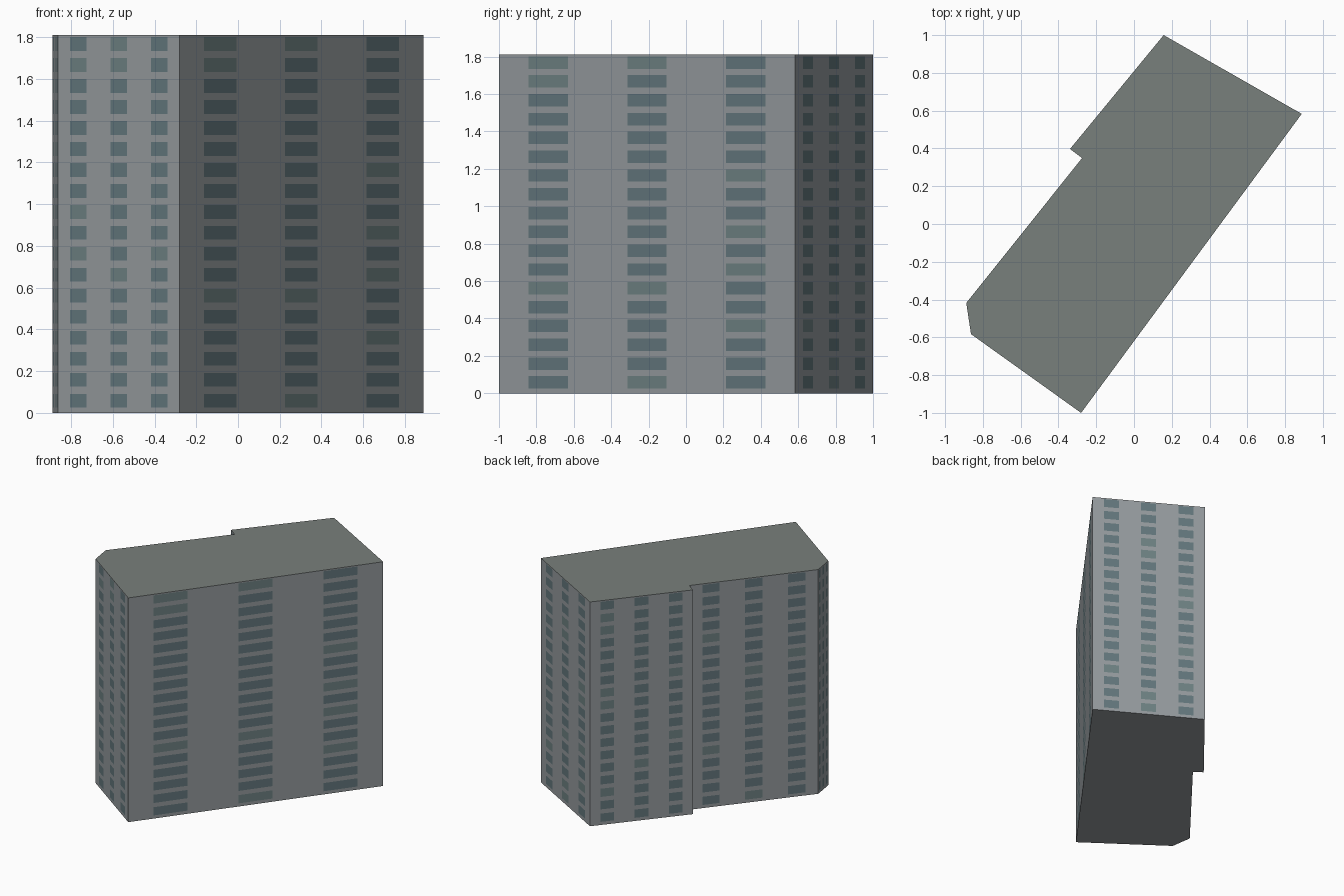
import bpy, bmesh, random
from mathutils import Vector

if "Cube" in bpy.data.objects:
    bpy.data.objects.remove(bpy.data.objects["Cube"])

random.seed(4)
HEIGHT, FLOORS, COLUMNS = 1.81, 18, 3
FLOOR_H = HEIGHT / FLOORS

# Footprint, counter-clockwise from the front corner
footprint = [(-0.28, -1.0), (0.888, 0.583), (0.157, 1.0), (-0.339, 0.397),
             (-0.275, 0.349), (-0.888, -0.418), (-0.863, -0.583)]


def material(name, rgb):
    m = bpy.data.materials.new(name)
    m.diffuse_color = (*rgb, 1)
    m.use_nodes = True
    m.node_tree.nodes["Principled BSDF"].inputs["Base Color"].default_value = m.diffuse_color
    return m


mats = [material("wall_grey", (0.30, 0.325, 0.34)),
        material("window_glass", (0.125, 0.185, 0.205)),
        material("window_glass_light", (0.155, 0.22, 0.225)),
        material("roof_grey", (0.19, 0.215, 0.20))]
WALL, GLASS, LIGHT, ROOF = range(4)

# Breaks across a wall and up it: every second strip holds windows
u_breaks = [0] + [(c + f) / COLUMNS for c in range(COLUMNS) for f in (0.3, 0.7)] + [1]
z_breaks = [0] + [(n + f) * FLOOR_H for n in range(FLOORS) for f in (0.25, 0.91)] + [HEIGHT]

bm = bmesh.new()

# Walls with flush windows; one closed ring of vertices per height
points = []
for i, p in enumerate(footprint):
    a, b = Vector(p), Vector(footprint[(i + 1) % len(footprint)])
    points += [a.lerp(b, u) for u in u_breaks[:-1]]
rings = [[bm.verts.new((p.x, p.y, z)) for p in points] for z in z_breaks]
strips = len(u_breaks) - 1
for j in range(len(rings) - 1):
    low, high = rings[j], rings[j + 1]
    for k in range(len(points)):
        n = (k + 1) % len(points)
        f = bm.faces.new((low[k], low[n], high[n], high[k]))
        if j % 2 and (k % strips) % 2:
            f.material_index = LIGHT if random.random() < 0.15 else GLASS

# Flat roof and underside
roof = bm.faces.new(rings[-1])
roof.material_index = ROOF
bm.faces.new(rings[0][::-1]).material_index = WALL

mesh = bpy.data.meshes.new("apartment_tower")
bm.to_mesh(mesh)
bm.free()
for m in mats:
    mesh.materials.append(m)
tower = bpy.data.objects.new("apartment_tower", mesh)
bpy.context.collection.objects.link(tower)
